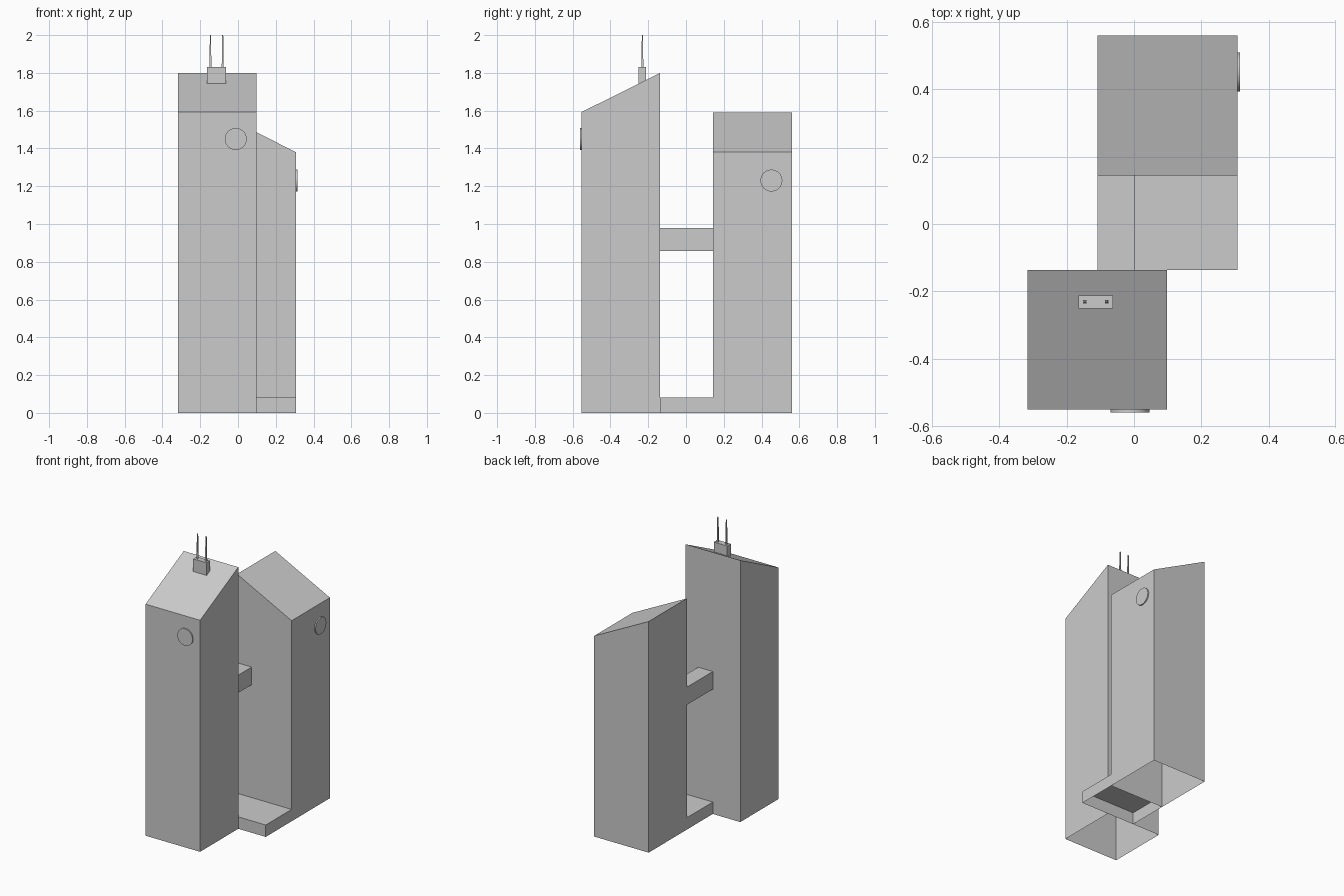
import bpy, bmesh, math
from mathutils import Matrix, Vector

if "Cube" in bpy.data.objects:
    bpy.data.objects.remove(bpy.data.objects["Cube"])


def finish(name, bm, matrix=None):
    if matrix:
        bm.transform(matrix)
    mesh = bpy.data.meshes.new(name)
    bm.to_mesh(mesh)
    bm.free()
    obj = bpy.data.objects.new(name, mesh)
    bpy.context.collection.objects.link(obj)
    return obj


def block(name, x, y, z, open_sides=(), roof=None):
    """Box from ranges; drops faces facing open_sides; roof(co) sets top heights."""
    bm = bmesh.new()
    bmesh.ops.create_cube(bm, size=1)
    for v in bm.verts:
        v.co = Vector([r[0] if c < 0 else r[1] for r, c in zip((x, y, z), v.co)])
    bm.normal_update()
    drop = [f for f in bm.faces if any(f.normal.dot(Vector(d)) > 0.9 for d in open_sides)]
    bmesh.ops.delete(bm, geom=drop, context='FACES')
    if roof:
        for v in bm.verts:
            if v.co.z > z[0] + 1e-5:
                v.co.z = roof(v.co)
    return finish(name, bm)


def disc(name, centre, rotation, radius=0.058, depth=0.008):
    """Thin round plate standing on a wall, without its hidden back."""
    bm = bmesh.new()
    bmesh.ops.create_cone(bm, cap_ends=True, segments=32, radius1=radius,
                          radius2=radius, depth=depth)
    back = [f for f in bm.faces if f.normal.z < -0.9]
    bmesh.ops.delete(bm, geom=back, context='FACES_ONLY')
    bm.transform(Matrix.Translation((0, 0, depth / 2)))
    obj = finish(name, bm, Matrix.Translation(centre) @ rotation)
    for p in obj.data.polygons:
        p.use_smooth = len(p.vertices) == 4
    obj.data.set_sharp_from_angle(angle=math.radians(30))
    return obj


DOWN, BACK, FRONT = (0, 0, -1), (0, 1, 0), (0, -1, 0)
A_X, A_Y = (-0.317, 0.098), (-0.552, -0.137)
B_X, B_Y = (-0.108, 0.307), (0.144, 0.56)

# Two hollow towers, open underneath, with slanted roofs
block("front_tower", A_X, A_Y, (0, 1.8), [DOWN],
      lambda c: 1.8 if c.y > -0.3 else 1.593)
block("rear_tower", B_X, B_Y, (0, 1.59), [DOWN],
      lambda c: 1.59 if c.x < 0.1 else 1.38)

# Low hollow podium between the towers, plus its exposed front wall
gap = (A_Y[1], B_Y[0])
block("podium", B_X, gap, (0, 0.082), [DOWN, BACK, FRONT])
bm = bmesh.new()
bm.faces.new([bm.verts.new((x, gap[0], z)) for x, z in
              ((A_X[1], 0), (B_X[1], 0), (B_X[1], 0.082), (A_X[1], 0.082))])
finish("podium_front_wall", bm)

# Sky bridge
block("sky_bridge", (B_X[0], 0.003), gap, (0.858, 0.98), [BACK, FRONT])

# Round wall plates
disc("front_round_plate", (-0.012, A_Y[0], 1.45), Matrix.Rotation(math.pi / 2, 4, 'X'))
disc("side_round_plate", (B_X[1], 0.452, 1.23), Matrix.Rotation(math.pi / 2, 4, 'Y'))

# Rooftop housing and two tapered masts
block("roof_housing", (-0.165, -0.063), (-0.251, -0.212), (1.74, 1.83))
for i, x in enumerate((-0.146, -0.081)):
    bm = bmesh.new()
    bmesh.ops.create_cone(bm, cap_ends=True, segments=4, radius1=0.0075,
                          radius2=0.004, depth=0.17)
    finish(f"mast_{i + 1}", bm, Matrix.Translation((x, -0.231, 1.915))
           @ Matrix.Rotation(math.pi / 4, 4, 'Z'))
